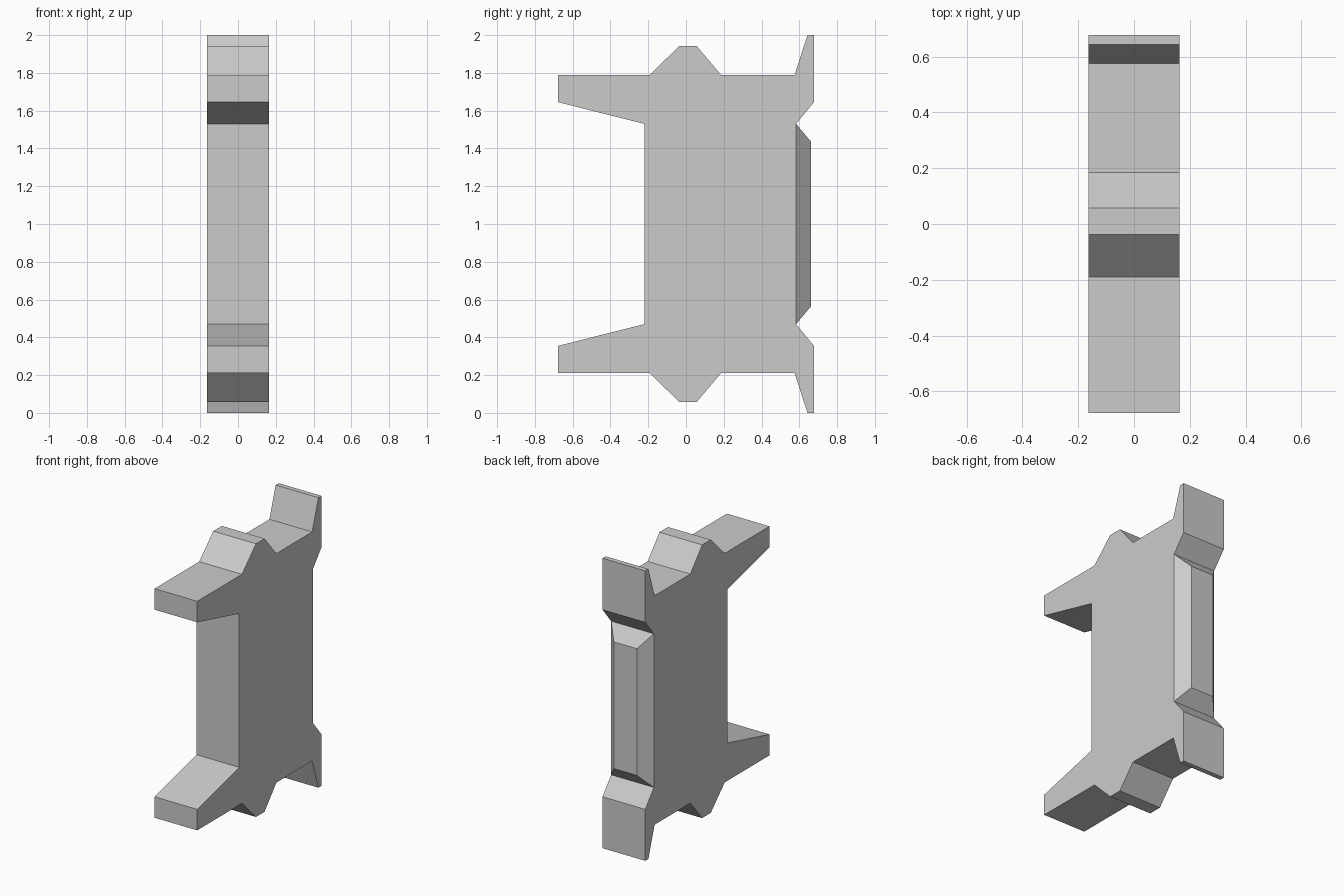
import bpy, bmesh
from mathutils import Vector

if "Cube" in bpy.data.objects:
    bpy.data.objects.remove(bpy.data.objects["Cube"])

HALF_WIDTH = 0.163

# Upper half of the side outline (y, z), front to back; mirrored about z = 1
upper = [(-0.22, 1.53), (-0.677, 1.645), (-0.677, 1.79), (-0.19, 1.79),
         (-0.037, 1.942), (0.057, 1.942), (0.185, 1.79), (0.575, 1.79),
         (0.643, 2.0), (0.677, 2.0), (0.677, 1.645), (0.583, 1.53)]
outline = upper + [(y, 2 - z) for y, z in reversed(upper)]

# Slab: outline extruded across the width
bm = bmesh.new()
side = bm.faces.new([bm.verts.new((-HALF_WIDTH, y, z)) for y, z in outline])
ext = bmesh.ops.extrude_face_region(bm, geom=[side], use_keep_orig=True)
bmesh.ops.translate(bm, vec=(2 * HALF_WIDTH, 0, 0),
                    verts=[g for g in ext["geom"] if isinstance(g, bmesh.types.BMVert)])
bmesh.ops.recalc_face_normals(bm, faces=bm.faces)

# Raised back panel: back wall pulled out and tapered
back = next(f for f in bm.faces
            if (f.calc_center_median() - Vector((0, 0.583, 1))).length < 0.01)
panel = bmesh.ops.extrude_discrete_faces(bm, faces=[back])["faces"][0]
for v in panel.verts:
    v.co.x *= 0.088 / HALF_WIDTH
    v.co.y = 0.661
    v.co.z = 1 + (v.co.z - 1) * 0.437 / 0.53
bmesh.ops.recalc_face_normals(bm, faces=bm.faces)

mesh = bpy.data.meshes.new("bracket_frame")
bm.to_mesh(mesh)
bm.free()
bpy.context.collection.objects.link(bpy.data.objects.new("bracket_frame", mesh))
